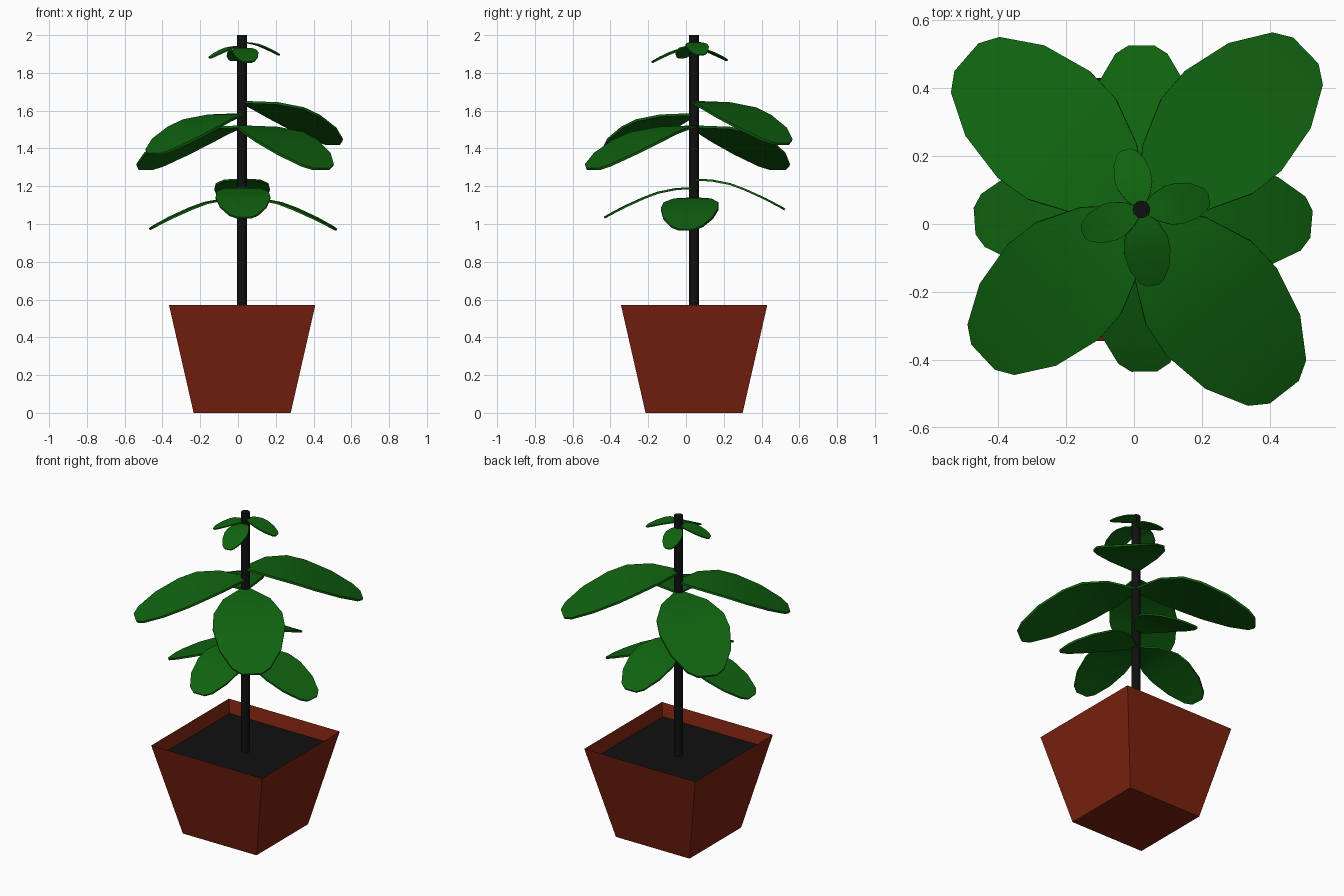
import bpy
import bmesh
import math
from mathutils import Matrix, Vector

if "Cube" in bpy.data.objects:
    bpy.data.objects.remove(bpy.data.objects["Cube"], do_unlink=True)

CENTRE = Vector((0.022, 0.043, 0))
POT_HEIGHT, POT_BASE, POT_RIM, SOIL_Z = 0.57, 0.257, 0.387, 0.49


def make_material(name, colour):
    mat = bpy.data.materials.new(name)
    mat.use_nodes = True
    mat.diffuse_color = (*colour, 1)
    mat.node_tree.nodes["Principled BSDF"].inputs["Base Color"].default_value = (*colour, 1)
    return mat


leaf_green = make_material("leaf green", (0.005, 0.125, 0.005))
terracotta = make_material("terracotta", (0.2, 0.016, 0.005))
dark_brown = make_material("dark earth", (0.005, 0.005, 0.005))


def finish(bm, name, mat):
    bmesh.ops.recalc_face_normals(bm, faces=bm.faces)
    mesh = bpy.data.meshes.new(name)
    bm.to_mesh(mesh)
    bm.free()
    mesh.materials.append(mat)
    obj = bpy.data.objects.new(name, mesh)
    bpy.context.collection.objects.link(obj)
    return obj


def square(bm, half, z):
    corners = [(-1, -1), (1, -1), (1, 1), (-1, 1)]
    return [bm.verts.new(CENTRE + Vector((x * half, y * half, z))) for x, y in corners]


# Tapered open pot
bm = bmesh.new()
bottom = square(bm, POT_BASE, 0)
top = square(bm, POT_RIM, POT_HEIGHT)
bm.faces.new(bottom[::-1])
for i in range(4):
    j = (i + 1) % 4
    bm.faces.new((bottom[i], bottom[j], top[j], top[i]))
finish(bm, "pot", terracotta)

# Soil surface
bm = bmesh.new()
soil_half = POT_BASE + (POT_RIM - POT_BASE) * SOIL_Z / POT_HEIGHT
bm.faces.new(square(bm, soil_half - 0.001, SOIL_Z))
finish(bm, "soil", dark_brown)

# Straight stem
bm = bmesh.new()
length = 2 - SOIL_Z
bmesh.ops.create_cone(bm, cap_ends=True, segments=12, radius1=0.026, radius2=0.026, depth=length,
                      matrix=Matrix.Translation(CENTRE + Vector((0, 0, SOIL_Z + length / 2))))
stem = finish(bm, "stem", dark_brown)
for face in stem.data.polygons:
    face.use_smooth = len(face.vertices) == 4

# Leaf stations for unit length: distance along, half width, droop
LEAF = [(0, 0.03, 0), (0.2, 0.2, 0.01), (0.4, 0.29, 0.05), (0.56, 0.305, 0.11),
        (0.78, 0.26, 0.21), (0.95, 0.16, 0.3), (1, 0.08, 0.33)]


def make_leaf(name, angle, size, z):
    bm = bmesh.new()
    place = (Matrix.Translation(CENTRE + Vector((0, 0, z)))
             @ Matrix.Rotation(math.radians(angle), 4, "Z") @ Matrix.Scale(size, 4))
    rows = [[bm.verts.new(place @ Vector((t, side * w, -drop))) for side in (-1, 1)]
            for t, w, drop in LEAF]
    for a, b in zip(rows, rows[1:]):
        bm.faces.new((a[0], b[0], b[1], a[1]))
    leaf = finish(bm, name, leaf_green)
    # Soft bend along the blade, crisp rim
    for face in leaf.data.polygons:
        face.use_smooth = True
    thick = leaf.modifiers.new("thickness", "SOLIDIFY")
    thick.thickness = 0.005 + 0.012 * size
    thick.offset = 0
    edge = leaf.modifiers.new("crisp rim", "EDGE_SPLIT")
    edge.split_angle = math.radians(40)


# Whorls of leaves: angle, length, height at the stem
WHORLS = {
    "lower": [(-5, 0.5, 1.135), (184, 0.49, 1.135), (90, 0.48, 1.235), (-89, 0.475, 1.19)],
    "middle": [(44, 0.67, 1.645), (139, 0.68, 1.515), (223, 0.635, 1.58), (-52, 0.68, 1.515)],
    "top": [(9, 0.2, 1.96), (202, 0.185, 1.94), (105, 0.18, 1.925), (-82, 0.225, 1.93)],
}
for tier, leaves in WHORLS.items():
    for number, (angle, size, z) in enumerate(leaves, 1):
        make_leaf(f"{tier}_leaf_{number}", angle, size, z)
